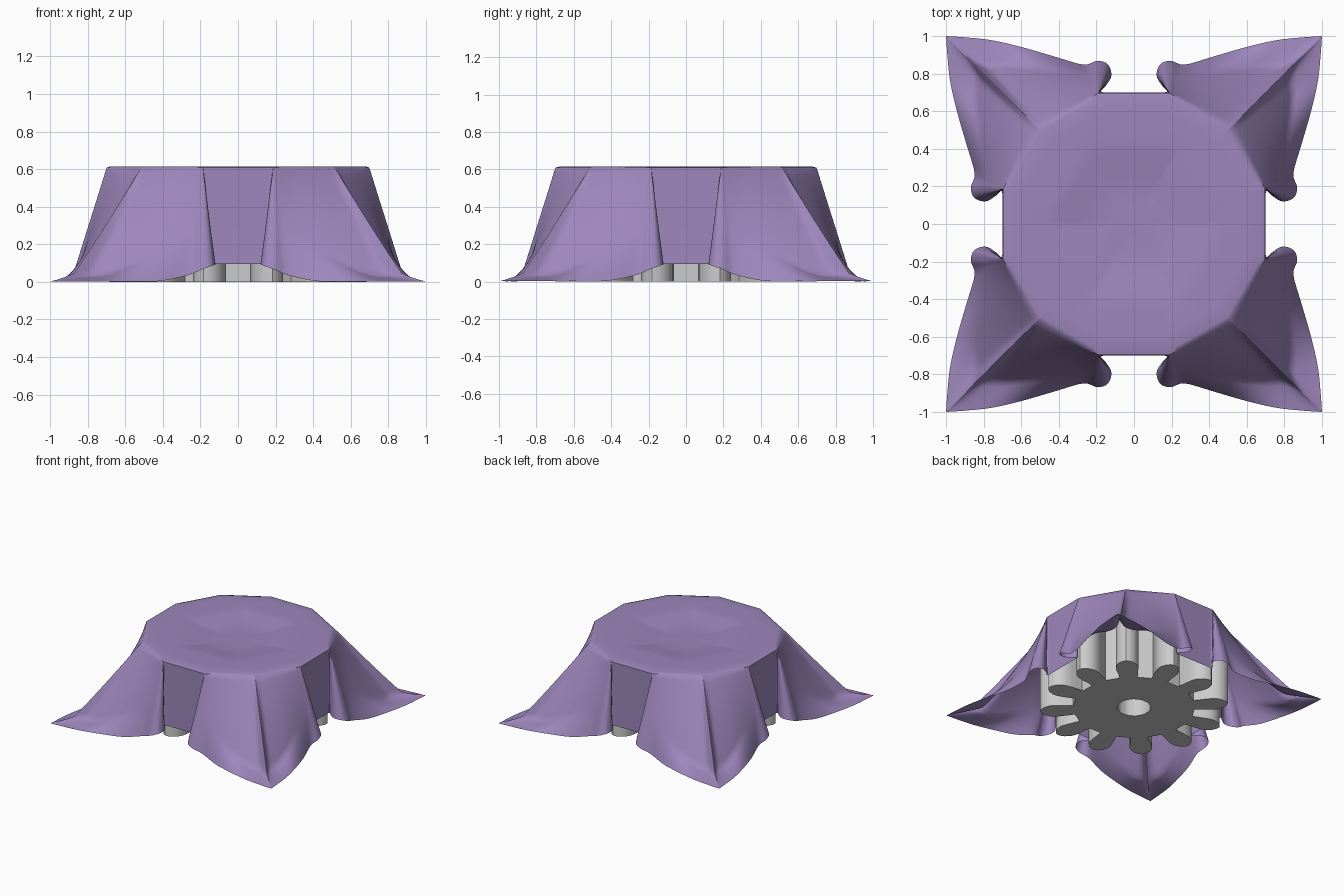
import bpy, bmesh, math
from mathutils import Vector

if "Cube" in bpy.data.objects:
    bpy.data.objects.remove(bpy.data.objects["Cube"])

R, TOP = 0.722, 0.615


def make_object(name, bm, angle):
    me = bpy.data.meshes.new(name)
    bm.to_mesh(me)
    bm.free()
    ob = bpy.data.objects.new(name, me)
    bpy.context.collection.objects.link(ob)
    bpy.ops.object.select_all(action='DESELECT')
    bpy.context.view_layer.objects.active = ob
    ob.select_set(True)
    bpy.ops.object.shade_smooth_by_angle(angle=math.radians(angle))
    return ob


# Gear: twelve petal-shaped teeth, centre bore, shallow recess in the top
def build_gear():
    half = [(0.455, 0.055), (0.50, 0.066), (0.55, 0.08), (0.60, 0.085),
            (0.64, 0.077), (0.675, 0.055), (0.698, 0.026)]
    tooth = [(r, -w) for r, w in half] + [(0.707, 0)] + [(r, w) for r, w in half[::-1]]
    outline = []
    for k in range(12):
        a = math.radians(15 + 30 * k)
        outline += [(r * math.cos(a) - w * math.sin(a), r * math.sin(a) + w * math.cos(a))
                    for r, w in tooth]
    n = len(outline)

    def circle(rad):
        return [(rad * p[0] / math.hypot(*p), rad * p[1] / math.hypot(*p)) for p in outline]
    levels = [(circle(0.125), 0), (outline, 0), (outline, 0.6), (circle(0.415), 0.6),
              (circle(0.39), 0.56), (circle(0.125), 0.56)]
    bm = bmesh.new()
    rings = [[bm.verts.new((x, y, z)) for x, y in pts] for pts, z in levels]
    for i, a in enumerate(rings):
        b = rings[(i + 1) % len(rings)]
        for j in range(n):
            k = (j + 1) % n
            bm.faces.new((a[j], a[k], b[k], b[j]))
    bmesh.ops.recalc_face_normals(bm, faces=bm.faces)
    return make_object("gear", bm, 30)


# Cloth: one eighth of the skirt as (angle of top edge, bend point, hem point)
EIGHTH = [
    (0, (0, .698, .3), (0, .70, .095)),
    (8, (.10, .698, .3), (.095, .70, .095)),
    (14.6, (.178, .70, .3), (.175, .703, .095)),
    (15, (.168, .722, .3), (.150, .735, .095)),
    (15, (.148, .76, .3), (.12, .79, .093)),
    (15, (.162, .79, .3), (.14, .85, .085)),
    (15.3, (.20, .795, .3), (.195, .868, .065)),
    (17, (.24, .79, .28), (.27, .848, .035)),
    (24, (.36, .79, .22), (.42, .89, .004)),
    (32, (.53, .815, .11), (.60, .942, .002)),
    (39, (.68, .83, .03), (.76, .978, .002)),
    (43, (.77, .82, .02), (.90, .993, .002)),
    (44.6, (.835, .85, .025), (.975, .998, .002)),
    (45, (.86, .86, .035), (.998, .998, .002)),
]


def build_cloth():
    quarter = []
    for a, m, h in EIGHTH:
        off = (a + 15) % 30 - 15
        r = R * math.cos(math.radians(15)) / math.cos(math.radians(off))
        t = (r * math.sin(math.radians(a)), r * math.cos(math.radians(a)), TOP)
        quarter.append([Vector(p) for p in (t, m, h)])
    quarter += [[Vector((p.y, p.x, p.z)) for p in c] for c in quarter[-2:0:-1]]
    # turn the quarter around
    keys = []
    for q in range(4):
        for c in quarter:
            pts = []
            for p in c:
                p = p.copy()
                for _ in range(q):
                    p = Vector((p.y, -p.x, p.z))
                pts.append(p)
            keys.append(pts)

    def spline(a, b, c, d, t):
        return 0.5 * (2 * b + (c - a) * t + (2 * a - 5 * b + 4 * c - d) * t * t
                      + (3 * b - a - 3 * c + d) * t ** 3)
    n, sub, cols = len(keys), 4, []
    for i in range(n):
        k = [keys[(i + o) % n] for o in (-1, 0, 1, 2)]
        for s in range(sub):
            t = s / sub
            col = [spline(k[0][j], k[1][j], k[2][j], k[3][j], t) for j in (1, 2)]
            cols.append([k[1][0].lerp(k[2][0], t)] + col)

    bm = bmesh.new()
    rows = []
    # top sheet, sagging into a shallow hexagon
    for s in (0.02, 0.15, 0.3, 0.4, 0.5, 0.55, 0.6, 0.68, 0.85, 0.97):
        row = []
        for c in cols:
            p = c[0] * s
            hexr = max(abs(p.x * math.sin(math.radians(k)) + p.y * math.cos(math.radians(k)))
                       for k in (0, 60, 120))
            f = min(1, max(0, (0.41 - hexr) / 0.22))
            row.append(bm.verts.new((p.x, p.y, TOP - 0.03 * f)))
        rows.append(row)
    # skirt from the top edge over the bend to the hem
    steps = 20
    for i in range(steps + 1):
        v = i / steps
        row = []
        for T, M, H in cols:
            line = T.lerp(M, v / 0.7) if v < 0.7 else M.lerp(H, (v - 0.7) / 0.3)
            curve = (1 - v) ** 2 * T + 2 * v * (1 - v) * M + v * v * H
            p = line * 0.7 + curve * 0.3
            row.append(bm.verts.new((p.x, p.y, max(p.z - (0.006 if i == 0 else 0), 0))))
        rows.append(row)
    m = len(cols)
    for a, b in zip(rows, rows[1:]):
        for j in range(m):
            k = (j + 1) % m
            bm.faces.new((a[j], a[k], b[k], b[j]))
    bm.faces.new(rows[0])
    bmesh.ops.remove_doubles(bm, verts=bm.verts, dist=0.0008)
    bmesh.ops.recalc_face_normals(bm, faces=bm.faces)
    centre = min(bm.faces, key=lambda f: f.calc_center_median().xy.length)
    if centre.normal.z < 0:
        bmesh.ops.reverse_faces(bm, faces=bm.faces)
    ob = make_object("draped_cloth", bm, 50)
    mat = bpy.data.materials.new("purple_cloth")
    mat.diffuse_color = (0.34, 0.24, 0.5, 1)
    mat.use_nodes = True
    mat.node_tree.nodes["Principled BSDF"].inputs["Base Color"].default_value = mat.diffuse_color
    ob.data.materials.append(mat)


build_gear()
build_cloth()
